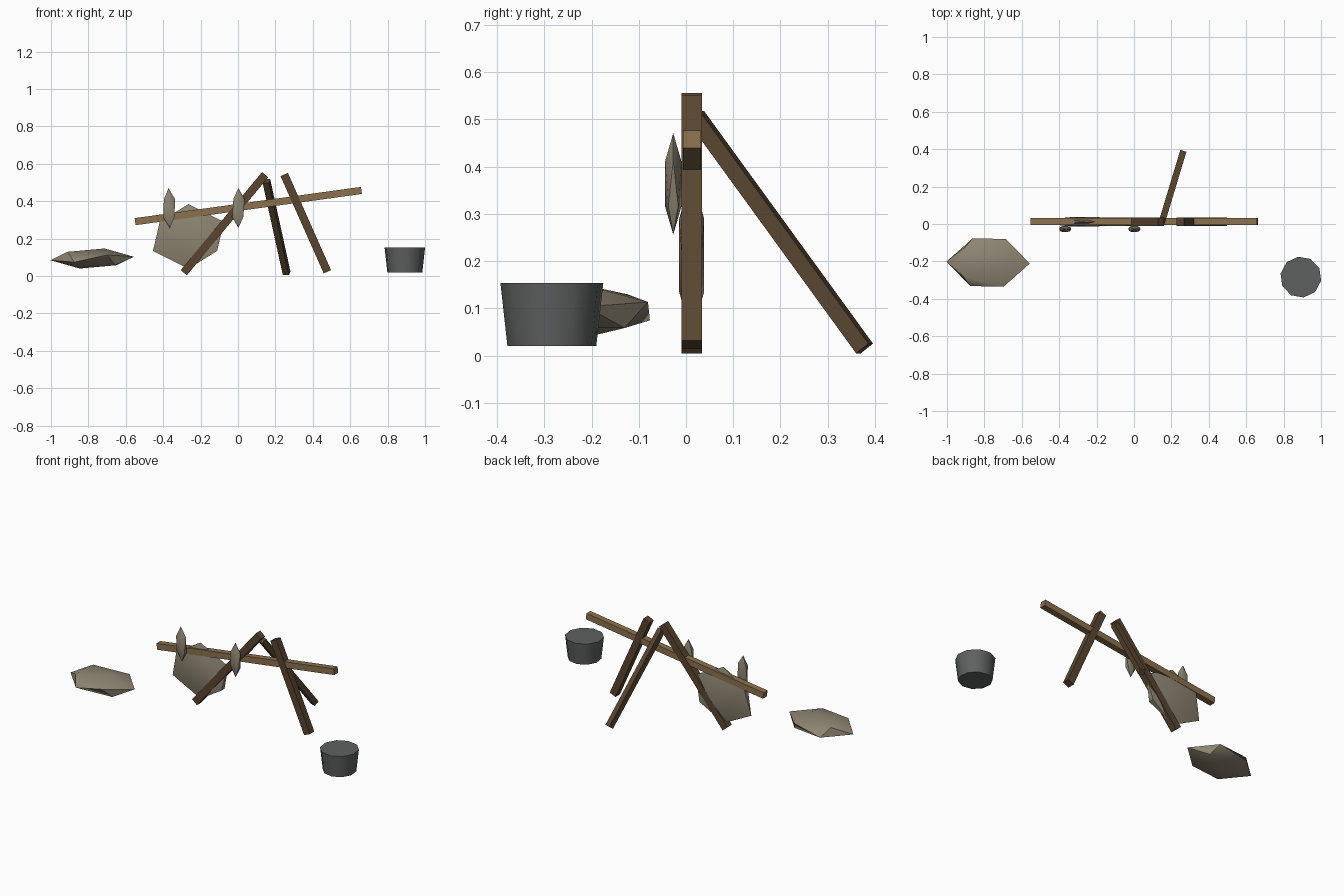
import bpy
import bmesh
from math import radians
from mathutils import Vector, Matrix, Euler

if "Cube" in bpy.data.objects:
    bpy.data.objects.remove(bpy.data.objects["Cube"])


def material(name, rgb):
    mat = bpy.data.materials.new(name)
    mat.use_nodes = True
    mat.diffuse_color = (*rgb, 1)
    mat.node_tree.nodes["Principled BSDF"].inputs["Base Color"].default_value = (*rgb, 1)
    return mat


dark_wood = material("dark_wood", (0.10, 0.06, 0.03))
light_wood = material("light_wood", (0.26, 0.165, 0.08))
tan_hide = material("tan_hide", (0.27, 0.235, 0.17))
grey_metal = material("grey_metal", (0.11, 0.12, 0.115))


def add_object(name, bm, mat, smooth=False):
    mesh = bpy.data.meshes.new(name)
    bm.to_mesh(mesh)
    bm.free()
    mesh.materials.append(mat)
    obj = bpy.data.objects.new(name, mesh)
    bpy.context.collection.objects.link(obj)
    if smooth:
        bpy.ops.object.select_all(action="DESELECT")
        obj.select_set(True)
        bpy.context.view_layer.objects.active = obj
        bpy.ops.object.shade_smooth_by_angle(angle=radians(40))
    return obj


def beam(name, start, end, width, mat):
    """Square timber between two end centres, one pair of sides upright."""
    start, end = Vector(start), Vector(end)
    along = (end - start).normalized()
    side = Vector((0, 0, 1)).cross(along).normalized()
    turn = Matrix((side, along.cross(side), along)).transposed().to_4x4()
    size = Matrix.Diagonal((width, width, (end - start).length, 1))
    bm = bmesh.new()
    bmesh.ops.create_cube(bm, size=1, matrix=Matrix.Translation((start + end) / 2) @ turn @ size)
    add_object(name, bm, mat)


def lump(name, centre, scale, tilt=(0, 0, 0), lean=0):
    """Coarse ball, tilted, stretched, then leaned about y."""
    turn = Euler([radians(a) for a in tilt]).to_matrix().to_4x4()
    place = Matrix.Translation(centre) @ Matrix.Rotation(radians(lean), 4, "Y")
    bm = bmesh.new()
    bmesh.ops.create_icosphere(bm, subdivisions=1, radius=1,
                               matrix=place @ Matrix.Diagonal((*scale, 1)) @ turn)
    add_object(name, bm, tan_hide, smooth=True)


# Timber frame
beam("left_leaning_post", (0.478, 0.012, 0.023), (0.247, 0.012, 0.543), 0.043, dark_wood)
beam("right_leaning_post", (-0.29, 0.012, 0.018), (0.145, 0.012, 0.542), 0.043, dark_wood)
beam("rear_prop", (0.26, 0.378, 0.015), (0.152, 0.02, 0.508), 0.034, dark_wood)
beam("cross_pole", (-0.55, 0.0125, 0.291), (0.66, 0.0125, 0.458), 0.038, light_wood)

# Hide panel and the small hanging pieces
lump("hide_panel", (-0.265, 0.012, 0.212), (0.212, 0.031, 0.173))
lump("right_hanging_piece", (-0.368, -0.027, 0.363), (0.037, 0.02, 0.107), lean=-2)
lump("left_hanging_piece", (0.002, -0.027, 0.364), (0.037, 0.02, 0.107))

# Bundle beside the frame
lump("bundle", (-0.78, -0.206, 0.094), (0.226, 0.15, 0.056), tilt=(0, 17, -2))

# Tapered bucket
bm = bmesh.new()
bmesh.ops.create_cone(bm, cap_ends=True, segments=10, radius1=0.095, radius2=0.11, depth=0.134,
                      matrix=Matrix.Translation((0.892, -0.284, 0.087)) @ Matrix.Rotation(radians(8), 4, "Z"))
add_object("bucket", bm, grey_metal, smooth=True)
